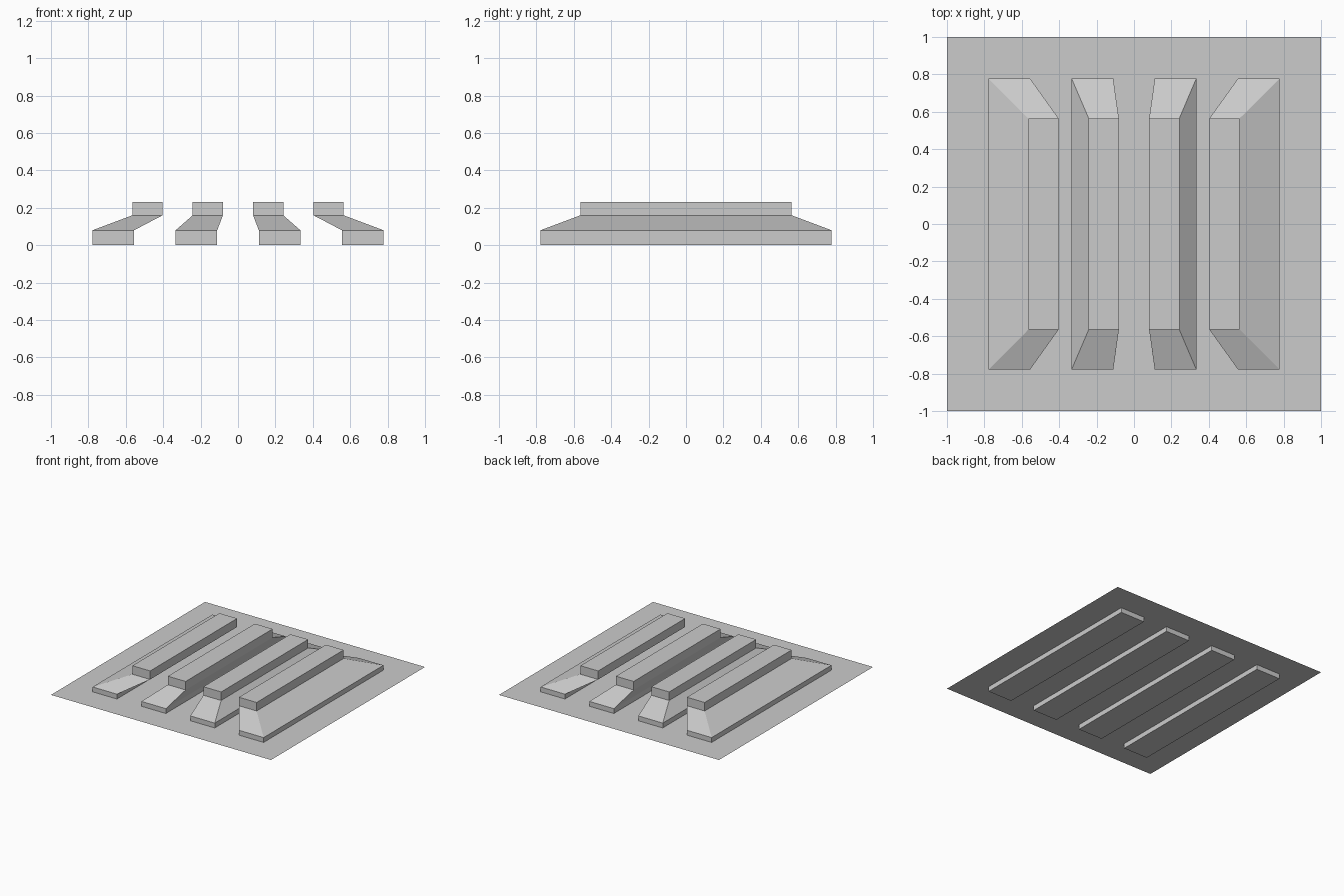
import bpy, bmesh

if "Cube" in bpy.data.objects:
    bpy.data.objects.remove(bpy.data.objects["Cube"])

PLATE_Z = 0.04
TAPER = 0.726          # the upper bars shrink toward the model's centre
HALF_LEN = 7 / 9
LEVELS = [(0.0, 1.0), (0.08, 1.0), (0.16, TAPER), (0.23, TAPER)]


def new_object(name, bm):
    bmesh.ops.recalc_face_normals(bm, faces=bm.faces)
    mesh = bpy.data.meshes.new(name)
    bm.to_mesh(mesh)
    bm.free()
    obj = bpy.data.objects.new(name, mesh)
    bpy.context.collection.objects.link(obj)
    return obj


def rib(name, x0, x1):
    """Loft stacked rectangles: foot, leaning flank, upper bar."""
    bm = bmesh.new()
    rings = []
    for z, s in LEVELS:
        corners = [(x0, -HALF_LEN), (x1, -HALF_LEN), (x1, HALF_LEN), (x0, HALF_LEN)]
        rings.append([bm.verts.new((x * s, y * s, z)) for x, y in corners])
    for a, b in zip(rings, rings[1:]):
        for i in range(4):
            j = (i + 1) % 4
            bm.faces.new((a[i], a[j], b[j], b[i]))
    bm.faces.new(rings[0][::-1])
    bm.faces.new(rings[-1])
    return new_object(name, bm)


# Thin flat base sheet, crossing the feet of the ribs at mid height
bpy.ops.mesh.primitive_plane_add(size=2, location=(0, 0, PLATE_Z))
bpy.context.object.name = "base_sheet"

# Four parallel ribs, evenly spaced and leaning toward the centre
for n in range(4):
    left = (-7 + 4 * n) / 9
    rib(f"rib_{n + 1}", left, left + 2 / 9)
